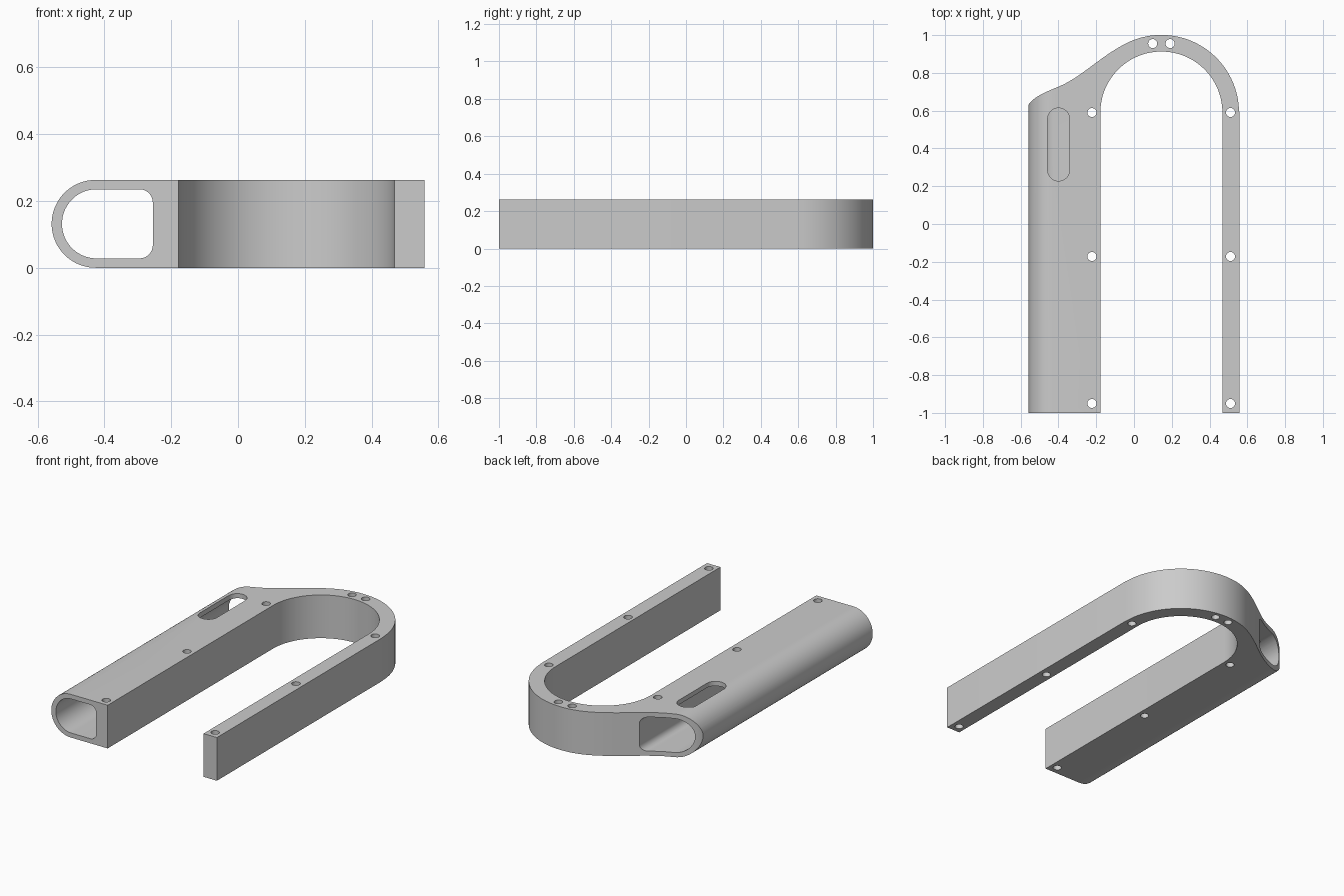
import bpy
import bmesh
from math import cos, sin, pi, radians
from mathutils import Vector
from mathutils.geometry import interpolate_bezier

H = 0.263          # height of the part
BOW = (0.145, 0.59)  # centre of the curved bow

if "Cube" in bpy.data.objects:
    bpy.data.objects.remove(bpy.data.objects["Cube"])

grey = bpy.data.materials.new("light_grey")
grey.use_nodes = True
grey.diffuse_color = (0.6, 0.6, 0.6, 1)
grey.node_tree.nodes["Principled BSDF"].inputs["Base Color"].default_value = (0.6, 0.6, 0.6, 1)


def arc(cx, cy, r, a, b, n):
    """Points on an arc from angle a to b in degrees."""
    steps = [radians(a + (b - a) * i / n) for i in range(n + 1)]
    return [(cx + r * cos(t), cy + r * sin(t)) for t in steps]


def bezier(*pts):
    return [p.to_2d() for p in interpolate_bezier(*[Vector((*p, 0)) for p in pts], 20)]


def prism(name, points, lo, hi, along="z"):
    """Extrude a closed outline along z, or an xz outline along y."""
    bm = bmesh.new()
    place = (lambda p: (p[0], p[1], lo)) if along == "z" else (lambda p: (p[0], lo, p[1]))
    face = bm.faces.new([bm.verts.new(place(p)) for p in points])
    new = bmesh.ops.extrude_face_region(bm, geom=[face])["geom"]
    shift = Vector((0, 0, hi - lo)) if along == "z" else Vector((0, hi - lo, 0))
    bmesh.ops.translate(bm, vec=shift, verts=[v for v in new if isinstance(v, bmesh.types.BMVert)])
    bmesh.ops.recalc_face_normals(bm, faces=bm.faces)
    mesh = bpy.data.meshes.new(name)
    bm.to_mesh(mesh)
    bm.free()
    mesh.materials.append(grey)
    obj = bpy.data.objects.new(name, mesh)
    bpy.context.collection.objects.link(obj)
    return obj


def combine(target, tool, operation):
    """Apply a boolean and discard the tool."""
    tool.hide_render = True
    mod = target.modifiers.new("cut", "BOOLEAN")
    mod.operation, mod.object, mod.solver = operation, tool, "EXACT"
    bpy.ops.object.select_all(action="DESELECT")
    target.select_set(True)
    bpy.context.view_layer.objects.active = target
    bpy.ops.object.modifier_apply(modifier=mod.name)
    bpy.data.objects.remove(tool)


# Plan outline: thin arm, bow, sloping shoulder, wide arm, inner arch
plan = [(0.468, -1), (0.558, -1)]
plan += arc(*BOW, 0.411, 0, 115, 40)
plan[2] = (0.558, BOW[1])
plan += bezier(plan[-1], (-0.17, 0.896), (-0.28, 0.775), (-0.4, 0.727))[1:]
plan += bezier((-0.4, 0.727), (-0.46, 0.702), (-0.53, 0.675), (-0.558, 0.632))[1:]
plan += [(-0.558, -1), (-0.178, -1)]
plan += arc(*BOW, 0.323, 180, 0, 56)
body = prism("u_shaped_frame", plan, -0.1, 0.4)

# Round the outer side of the wide arm
side = arc(-0.4265, H / 2, H / 2, 90, 270, 40) + [(0.8, 0), (0.8, H)]
combine(body, prism("rounded_side", side, -1.2, 1.2, "y"), "INTERSECT")

# Tunnel along the wide arm
tunnel = arc(-0.4235, H / 2, 0.1035, 90, 270, 40)
tunnel += arc(-0.295, 0.068, 0.04, 270, 360, 8) + arc(-0.295, H - 0.068, 0.04, 0, 90, 8)
combine(body, prism("tunnel_cutter", tunnel, -1.2, 1.2, "y"), "DIFFERENCE")

# Slot through the tunnel roof
slot = arc(-0.399, 0.556, 0.058, 0, 180, 20) + arc(-0.399, 0.286, 0.058, 180, 360, 20)
combine(body, prism("slot_cutter", slot, H / 2, 0.5), "DIFFERENCE")

# Screw holes along both arms and at the top of the bow
holes = [(x, y) for x in (-0.223, 0.511) for y in (0.59, -0.172, -0.95)]
holes += [(BOW[0] + s * 0.046, 0.955) for s in (-1, 1)]
for x, y in holes:
    ring = arc(x, y, 0.024, 0, 360, 24)[:-1]
    combine(body, prism("hole_cutter", ring, -0.2, 0.5), "DIFFERENCE")

body.select_set(True)
bpy.context.view_layer.objects.active = body
bpy.ops.object.shade_smooth_by_angle(angle=pi / 6)
